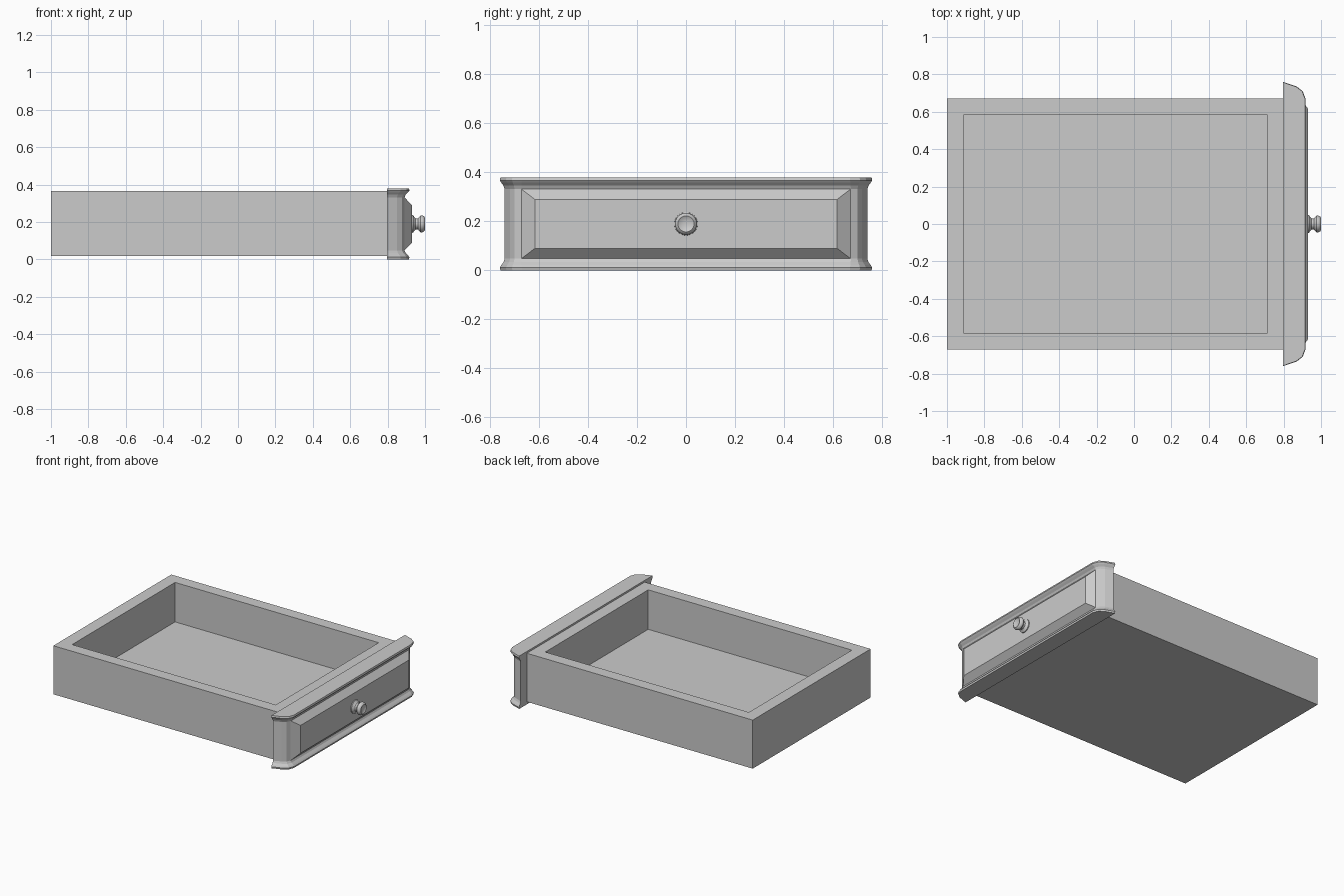
import bpy, bmesh, math

if "Cube" in bpy.data.objects:
    bpy.data.objects.remove(bpy.data.objects["Cube"])


def finish(name, bm, smooth=False):
    bmesh.ops.recalc_face_normals(bm, faces=bm.faces)
    mesh = bpy.data.meshes.new(name)
    bm.to_mesh(mesh)
    bm.free()
    obj = bpy.data.objects.new(name, mesh)
    bpy.context.collection.objects.link(obj)
    if smooth:
        bpy.ops.object.select_all(action='DESELECT')
        obj.select_set(True)
        bpy.context.view_layer.objects.active = obj
        bpy.ops.object.shade_smooth_by_angle(angle=math.radians(35))
    return obj


def loft(name, rings, smooth=False):
    """Skin closed rings of points and cap both ends."""
    bm = bmesh.new()
    loops = [[bm.verts.new(p) for p in ring] for ring in rings]
    for a, b in zip(loops, loops[1:]):
        n = len(a)
        for i in range(n):
            j = (i + 1) % n
            bm.faces.new((a[i], a[j], b[j], b[i]))
    bm.faces.new(loops[0])
    bm.faces.new(loops[-1])
    return finish(name, bm, smooth)


def rect(x0, x1, y, z):
    return [(x0, -y, z), (x1, -y, z), (x1, y, z), (x0, y, z)]


# Open tray: outside wall, rim, inside wall, floor
loft("drawer_box", [rect(-1, 0.8, 0.67, 0.018), rect(-1, 0.8, 0.67, 0.367),
                    rect(-0.91, 0.71, 0.585, 0.367), rect(-0.91, 0.71, 0.585, 0.083)])

# Front board: plan outline shrinks from the lips to the waist in a cove
LIP = [(0.797, 0.76), (0.87, 0.735), (0.902, 0.71), (0.917, 0.67)]
WAIST = [(0.797, 0.74), (0.85, 0.718), (0.877, 0.70), (0.89, 0.673)]


def outline(t, z):
    half = [(a[0] + (b[0] - a[0]) * t, a[1] + (b[1] - a[1]) * t)
            for a, b in zip(LIP, WAIST)]
    return ([(x, y, z) for x, y in half]
            + [(x, -y, z) for x, y in reversed(half)])


H = 0.38
cove = [(0.12, 0.0), (0.0, 0.012), (0.3, 0.022), (0.75, 0.034), (1.0, 0.048)]
loft("drawer_front", [outline(t, z) for t, z in cove]
     + [outline(t, H - z) for t, z in reversed(cove)])

# Raised bevelled field on the front board
def field(x, y, dz):
    return [(x, -y, 0.19 - dz), (x, y, 0.19 - dz), (x, y, 0.19 + dz), (x, -y, 0.19 + dz)]


loft("raised_panel", [field(0.87, 0.672, 0.142), field(0.89, 0.672, 0.142),
                      field(0.93, 0.617, 0.10)])

# Turned knob with a dished face
SIDES = 24
profile = [(0.925, 0.048), (0.936, 0.047), (0.943, 0.036), (0.95, 0.03), (0.962, 0.029),
           (0.969, 0.038), (0.977, 0.045), (0.986, 0.045), (0.995, 0.04), (1.0, 0.033),
           (0.996, 0.026), (0.992, 0.012)]
loft("knob", [[(x, r * math.cos(2 * math.pi * i / SIDES),
                0.19 + r * math.sin(2 * math.pi * i / SIDES)) for i in range(SIDES)]
              for x, r in profile], smooth=True)
